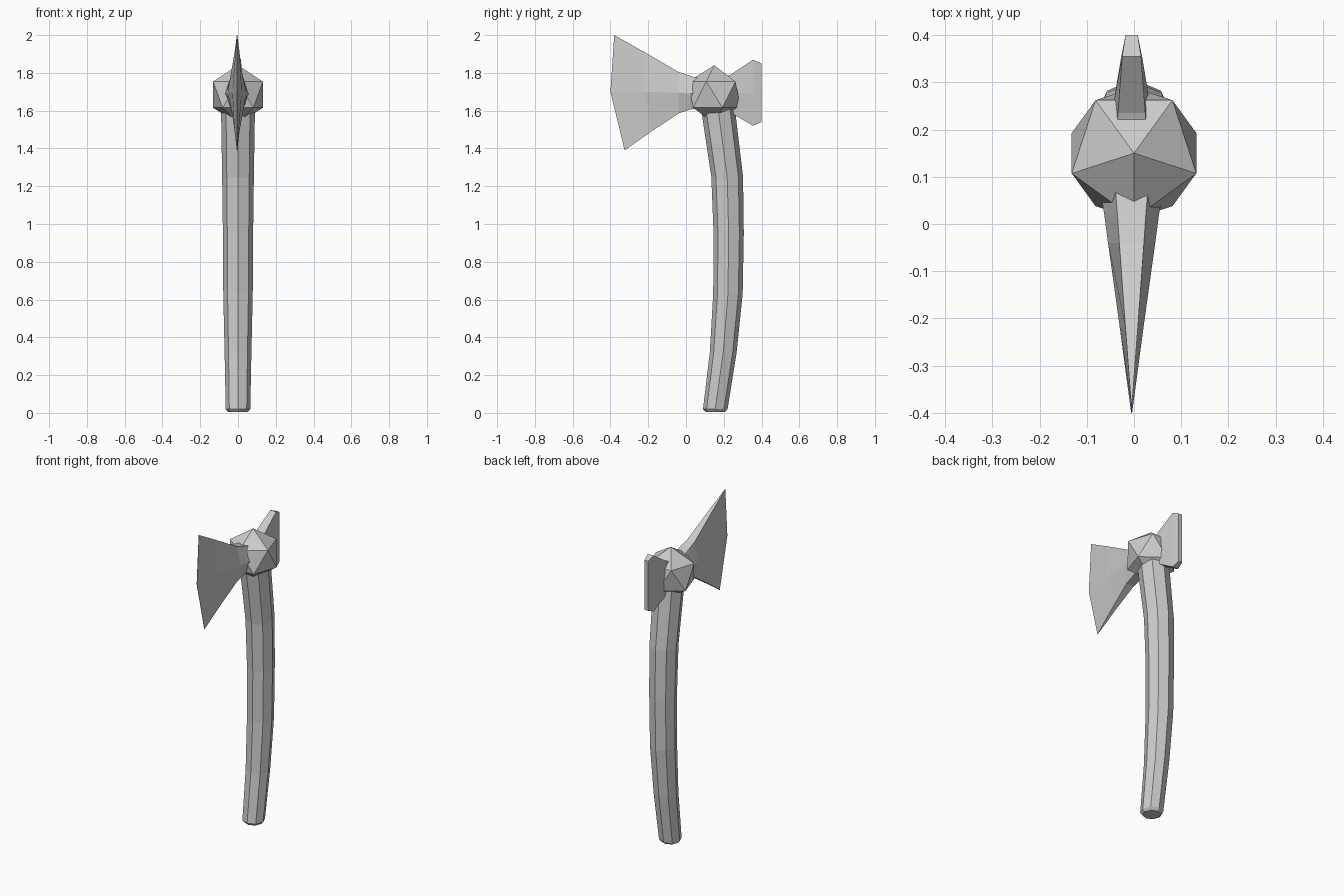
import bpy, bmesh, math

if "Cube" in bpy.data.objects:
    bpy.data.objects.remove(bpy.data.objects["Cube"])


def loft(name, rings):
    """Skin a list of equal-length closed rings and cap both ends."""
    bm = bmesh.new()
    loops = [[bm.verts.new(p) for p in ring] for ring in rings]
    n = len(loops[0])
    for a, b in zip(loops, loops[1:]):
        for i in range(n):
            j = (i + 1) % n
            bm.faces.new((a[i], a[j], b[j], b[i]))
    bm.faces.new(loops[0])
    bm.faces.new(loops[-1])
    bmesh.ops.recalc_face_normals(bm, faces=bm.faces)
    mesh = bpy.data.meshes.new(name)
    bm.to_mesh(mesh)
    bm.free()
    obj = bpy.data.objects.new(name, mesh)
    bpy.context.collection.objects.link(obj)
    return obj


def wedge_ring(top, mid, bottom, rim_w, mid_w, x=-0.005):
    """Six-point section: narrow top and bottom rims, wider middle; points are (y, z)."""
    rows = [(top, rim_w), (mid, mid_w), (bottom, rim_w)]
    right = [(x + w, y, z) for (y, z), w in rows]
    left = [(x - w, y, z) for (y, z), w in reversed(rows)]
    return right + left


# Curved octagonal handle: height, centre y, radius
path = [(0.005, 0.155, 0.052), (0.02, 0.155, 0.065), (0.32, 0.197, 0.071),
        (0.63, 0.222, 0.078), (0.95, 0.226, 0.08), (1.25, 0.218, 0.084),
        (1.62, 0.168, 0.09)]
loft("handle", [[(r * math.cos(i * math.pi / 4), y + r * math.sin(i * math.pi / 4), z)
                 for i in range(8)] for z, y, r in path])

# Faceted head binding
bpy.ops.mesh.primitive_ico_sphere_add(subdivisions=1, radius=0.155,
                                      location=(0, 0.15, 1.685),
                                      rotation=(0, 0, -math.pi / 2))
bpy.context.object.name = "head_binding"

# Flared blade tapering to a sharp edge
loft("blade", [
    wedge_ring((0.07, 1.77), (0.07, 1.69), (0.07, 1.615), 0.034, 0.066),
    wedge_ring((0.02, 1.785), (0.02, 1.69), (0.02, 1.605), 0.03, 0.058),
    wedge_ring((-0.04, 1.805), (-0.04, 1.695), (-0.04, 1.585), 0.026, 0.05),
    wedge_ring((-0.22, 1.91), (-0.22, 1.7), (-0.18, 1.492), 0.013, 0.025),
    wedge_ring((-0.38, 2.0), (-0.4, 1.7), (-0.325, 1.39), 0.001, 0.001),
])

# Blunt rear poll
loft("poll", [
    wedge_ring((0.18, 1.77), (0.18, 1.69), (0.18, 1.61), 0.032, 0.05),
    wedge_ring((0.235, 1.79), (0.235, 1.69), (0.235, 1.59), 0.029, 0.042),
    wedge_ring((0.355, 1.87), (0.355, 1.69), (0.355, 1.52), 0.02, 0.022),
    wedge_ring((0.4, 1.85), (0.4, 1.69), (0.4, 1.54), 0.013, 0.013),
])
